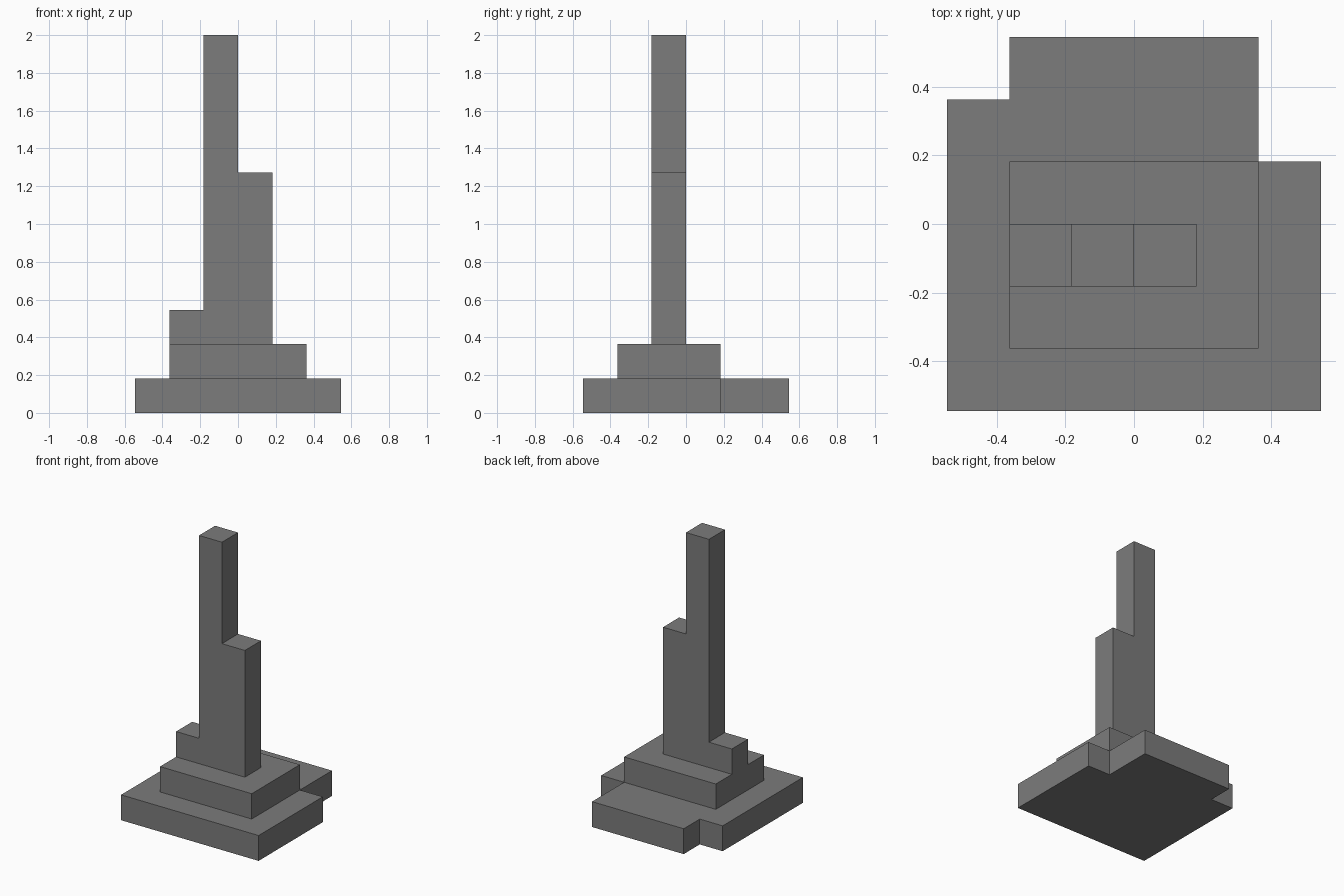
import bpy
import bmesh
from mathutils import Vector

U = 2 / 11  # one block of the stepped grid

cube = bpy.data.objects.get("Cube")
if cube:
    bpy.data.objects.remove(cube)

# Single stone colour
stone = bpy.data.materials.new("stone_grey")
stone.use_nodes = True
colour = (0.2, 0.2, 0.2, 1)
stone.diffuse_color = colour
shader = next(n for n in stone.node_tree.nodes if n.type == 'BSDF_PRINCIPLED')
shader.inputs["Base Color"].default_value = colour
shader.inputs["Roughness"].default_value = 0.8


def prism(name, outline, depth):
    """Extrude a flat outline, given in blocks, along a depth vector."""
    bm = bmesh.new()
    face = bm.faces.new([bm.verts.new(Vector(p) * U) for p in outline])
    grown = bmesh.ops.extrude_face_region(bm, geom=[face], use_keep_orig=True)
    top = [g for g in grown["geom"] if isinstance(g, bmesh.types.BMVert)]
    bmesh.ops.translate(bm, verts=top, vec=Vector(depth) * U)
    bmesh.ops.recalc_face_normals(bm, faces=bm.faces)
    mesh = bpy.data.meshes.new(name)
    bm.to_mesh(mesh)
    bm.free()
    mesh.materials.append(stone)
    obj = bpy.data.objects.new(name, mesh)
    bpy.context.collection.objects.link(obj)
    return obj


# Wide base slab with its two back corners notched
base = [(-3, -3), (3, -3), (3, 1), (2, 1), (2, 3), (-2, 3), (-2, 2), (-3, 2)]
prism("base_slab", [(x, y, 0) for x, y in base], (0, 0, 1))

# Middle terrace
terrace = [(-2, -2), (2, -2), (2, 1), (-2, 1)]
prism("terrace", [(x, y, 1) for x, y in terrace], (0, 0, 1))

# Tower with a low step on one side and a tall shoulder on the other
tower = [(-2, 2), (1, 2), (1, 7), (0, 7), (0, 11), (-1, 11), (-1, 3), (-2, 3)]
prism("stepped_tower", [(x, -1, z) for x, z in tower], (0, 1, 0))
